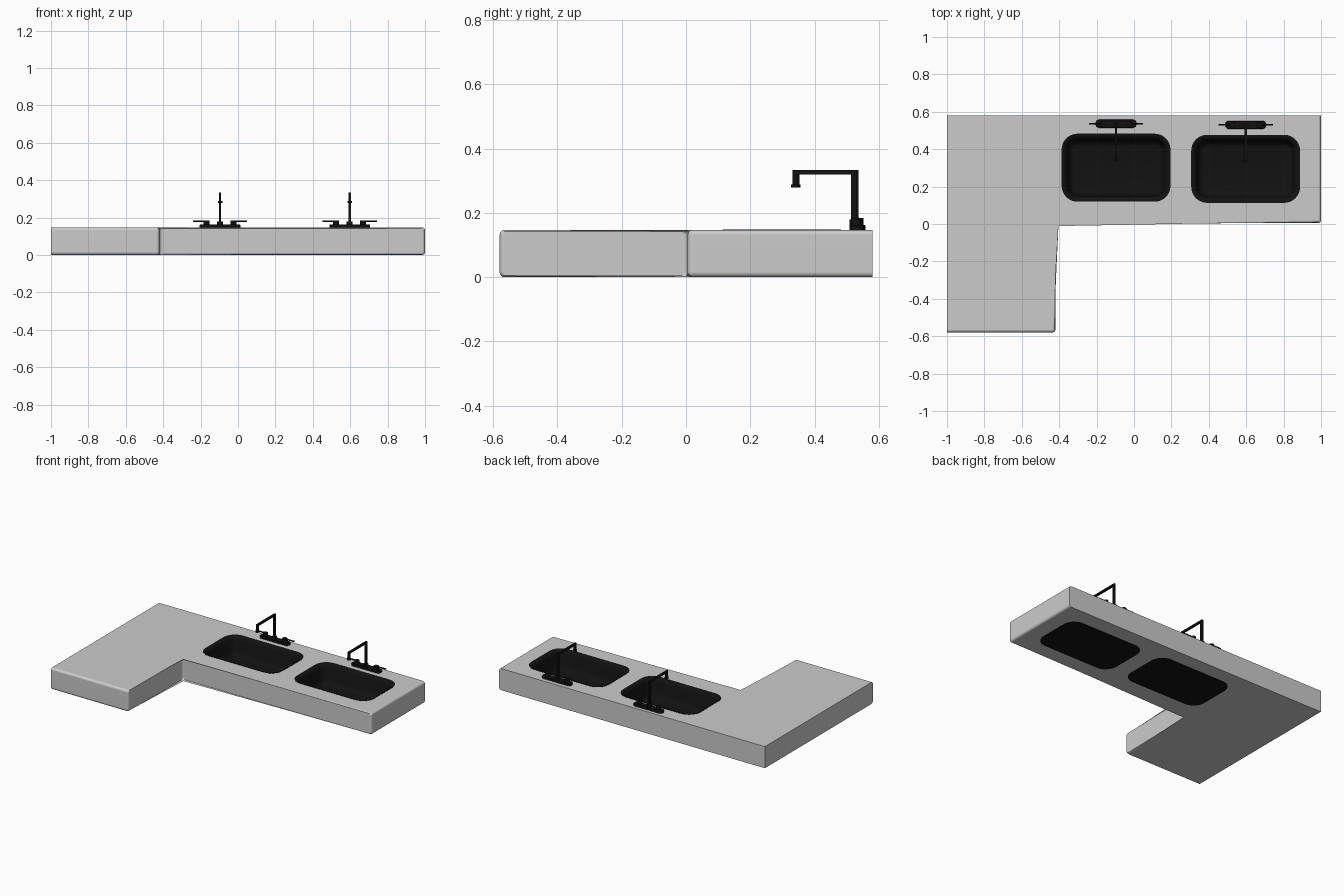
import bpy, bmesh, math
from mathutils import Vector

if "Cube" in bpy.data.objects:
    bpy.data.objects.remove(bpy.data.objects["Cube"])

TOP = 0.147
black = bpy.data.materials.new("matte_black")
black.diffuse_color = (0.006, 0.006, 0.006, 1)
black.use_nodes = True
black.node_tree.nodes["Principled BSDF"].inputs["Base Color"].default_value = black.diffuse_color


def make(name, bm, mat=None, angle=30):
    bmesh.ops.recalc_face_normals(bm, faces=bm.faces[:])
    me = bpy.data.meshes.new(name)
    bm.to_mesh(me)
    bm.free()
    ob = bpy.data.objects.new(name, me)
    bpy.context.collection.objects.link(ob)
    if mat:
        me.materials.append(mat)
    smooth(ob, angle)
    return ob


def smooth(ob, angle=30):
    bpy.ops.object.select_all(action='DESELECT')
    ob.select_set(True)
    bpy.context.view_layer.objects.active = ob
    bpy.ops.object.shade_smooth_by_angle(angle=math.radians(angle))


def rounded_rect(cx, cy, hx, hy, r, n=8):
    pts = []
    for k, (sx, sy) in enumerate([(1, 1), (-1, 1), (-1, -1), (1, -1)]):
        for i in range(n + 1):
            a = math.pi / 2 * (k + i / n)
            pts.append((cx + sx * (hx - r) + r * math.cos(a),
                        cy + sy * (hy - r) + r * math.sin(a)))
    return pts


def loft(bm, cx, cy, hx, hy, r, rings):
    """Stack rounded rectangles given as (inset, z), capped at both ends."""
    loops = []
    for inset, z in rings:
        pts = rounded_rect(cx, cy, hx - inset, hy - inset, max(r - inset, 0.002))
        loops.append([bm.verts.new((x, y, z)) for x, y in pts])
    for a, b in zip(loops, loops[1:]):
        for i in range(len(a)):
            j = (i + 1) % len(a)
            bm.faces.new((a[i], a[j], b[j], b[i]))
    bm.faces.new(loops[0])
    bm.faces.new(loops[-1])


def rod(bm, a, b, r, n=24):
    a, b = Vector(a), Vector(b)
    d = b - a
    ret = bmesh.ops.create_cone(bm, cap_ends=True, segments=n, radius1=r, radius2=r, depth=d.length)
    m = d.to_track_quat('Z', 'Y').to_matrix().to_4x4()
    m.translation = (a + b) / 2
    bmesh.ops.transform(bm, matrix=m, verts=ret["verts"])


def box(bm, lo, hi):
    lo, hi = Vector(lo), Vector(hi)
    ret = bmesh.ops.create_cube(bm, size=1)
    bmesh.ops.scale(bm, vec=hi - lo, verts=ret["verts"])
    bmesh.ops.translate(bm, vec=(lo + hi) / 2, verts=ret["verts"])


# L-shaped worktop: exposed front edges are rounded, wall edges stay sharp
outline = [(-1, -0.58), (-0.42, -0.58), (-0.42, 0.005), (1, 0.005), (1, 0.58), (-1, 0.58)]
bm = bmesh.new()
low = [bm.verts.new((x, y, 0)) for x, y in outline]
high = [bm.verts.new((x, y, TOP)) for x, y in outline]
bm.faces.new(low[::-1])
bm.faces.new(high)
for i in range(6):
    j = (i + 1) % 6
    bm.faces.new((low[i], low[j], high[j], high[i]))
soft = [bm.edges.get((ring[i], ring[i + 1])) for ring in (low, high) for i in range(4)]
soft += [bm.edges.get((low[i], high[i])) for i in (1, 2, 3)]
bmesh.ops.bevel(bm, geom=soft, offset=0.016, segments=4, profile=0.5, affect='EDGES')
worktop = make("worktop", bm)

# two basins with their taps
HX, HY, R = 0.291, 0.182, 0.085
units = [("left", -0.096, 0.301), ("right", 0.597, 0.295)]
for side, cx, cy in units:
    # cut the opening through the worktop
    bm = bmesh.new()
    loft(bm, cx, cy, HX, HY, R, [(0.001, -0.1), (0.001, 0.3)])
    cutter = make("cutter", bm)
    cutter.hide_render = True
    mod = worktop.modifiers.new("opening", 'BOOLEAN')
    mod.operation, mod.object, mod.solver = 'DIFFERENCE', cutter, 'EXACT'
    bpy.context.view_layer.objects.active = worktop
    bpy.ops.object.modifier_apply(modifier=mod.name)
    bpy.data.objects.remove(cutter)

    # basin: flush rim, curved lip, sloping wall, rounded foot, flat floor
    bm = bmesh.new()
    loft(bm, cx, cy, HX, HY, R, [
        (0, 0), (0, TOP + 0.001), (0.008, TOP + 0.001), (0.018, TOP - 0.004),
        (0.026, TOP - 0.012), (0.03, TOP - 0.024), (0.038, 0.05),
        (0.044, 0.034), (0.053, 0.024), (0.066, 0.02)])
    make(side + "_basin", bm, black, 35)

    # drain
    bm = bmesh.new()
    rod(bm, (cx, cy, 0.018), (cx, cy, 0.023), 0.02)
    make(side + "_drain", bm, black)

    # tap base plate
    ty = cy + 0.235
    bm = bmesh.new()
    loft(bm, cx, ty, 0.109, 0.022, 0.02, [(0, TOP), (0, TOP + 0.013), (0.003, TOP + 0.016)])
    make(side + "_tap_base", bm, black)

    # gooseneck spout with square corners
    bm = bmesh.new()
    y1 = ty - 0.008
    y0 = y1 - 0.183
    rod(bm, (cx, ty - 0.006, TOP), (cx, ty - 0.006, 0.18), 0.016)
    w = 0.006
    box(bm, (cx - w, y1 - 0.008, 0.17), (cx + w, y1 + 0.008, 0.333))
    box(bm, (cx - w, y0 - 0.008, 0.320), (cx + w, y1 - 0.008, 0.333))
    box(bm, (cx - w, y0 - 0.008, 0.286), (cx + w, y0 + 0.008, 0.320))
    rod(bm, (cx, y0, 0.279), (cx, y0, 0.288), 0.012)
    make(side + "_spout", bm, black)

    # handles with thin levers
    for s, label in ((-1, "_handle_a"), (1, "_handle_b")):
        bm = bmesh.new()
        hx = cx + s * 0.072
        rod(bm, (hx, ty, TOP), (hx, ty, 0.184), 0.016)
        rod(bm, (hx, ty, 0.181), (cx + s * 0.145, ty, 0.181), 0.0045, 12)
        make(side + label, bm, black)

smooth(worktop)
wn = worktop.modifiers.new("weighted_normals", 'WEIGHTED_NORMAL')
wn.keep_sharp = True
